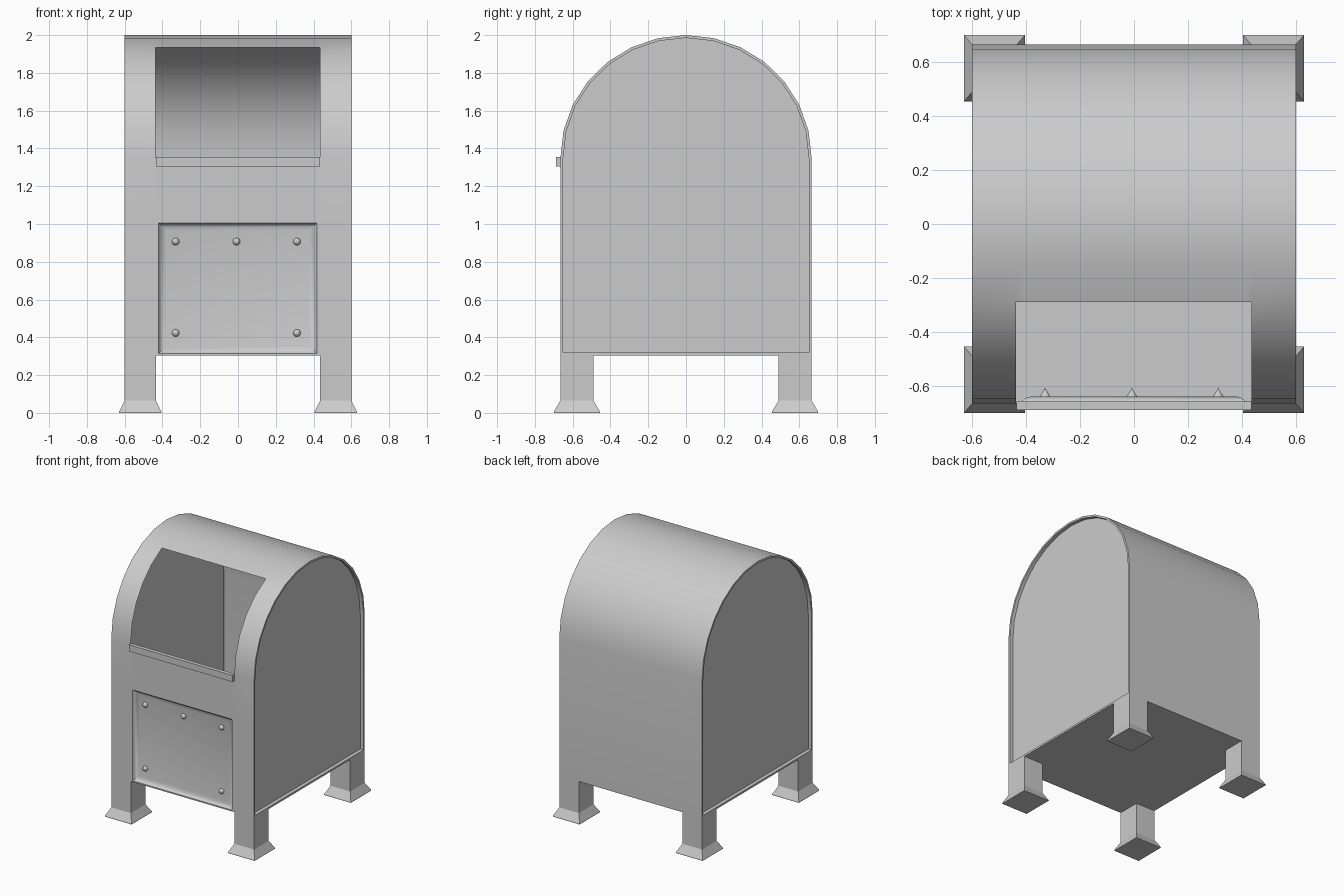
import bpy, bmesh, math
from mathutils import Matrix, Vector

if "Cube" in bpy.data.objects:
    bpy.data.objects.remove(bpy.data.objects["Cube"])


def finish(bm, name, smooth=True):
    me = bpy.data.meshes.new(name)
    bm.to_mesh(me)
    bm.free()
    ob = bpy.data.objects.new(name, me)
    bpy.context.collection.objects.link(ob)
    if smooth:
        bpy.ops.object.select_all(action='DESELECT')
        ob.select_set(True)
        bpy.context.view_layer.objects.active = ob
        bpy.ops.object.shade_smooth_by_angle(angle=math.radians(30))
    return ob


def bridge(bm, a, b):
    """Quads between two closed rings of equal length."""
    for j in range(len(a)):
        k = (j + 1) % len(a)
        bm.faces.new((a[j], a[k], b[k], b[j]))


RY, RZ, SPRING, FLOOR, STEPS = 0.665, 0.65, 1.35, 0.305, 14
COLS = [-0.6, -0.437, -0.42, 0.417, 0.435, 0.6]


def profile(off):
    """Side outline of the body, shrunk inwards by off."""
    ry, rz = RY - off, RZ - off
    pts = [(-ry, FLOOR + off), (-ry, 0.315 + off), (-ry, 1.005)]
    for i in range(STEPS + 1):
        a = math.pi * i / STEPS
        pts.append((-ry * math.cos(a), SPRING + rz * math.sin(a)))
    return pts + [(ry, FLOOR + off)]


# Hollow body: arched profile swept across the width, front to back
bm = bmesh.new()
grid = [[bm.verts.new((x, y, z)) for x in COLS] for y, z in profile(0)]
n = len(grid)
for i in range(n):
    a, b = grid[i], grid[(i + 1) % n]
    for j in range(len(COLS) - 1):
        # middle columns stay open at the letter opening (five arch rows)
        opening = 3 <= i < 8 and 1 <= j <= 3
        service_door = i == 1 and j == 2
        if not (opening or service_door):
            bm.faces.new((a[j], a[j + 1], b[j + 1], b[j]))

# Pressed-in service door with a rounded lip
ring = [grid[1][2], grid[1][3], grid[2][3], grid[2][2]]
for inset, depth in ((0.008, 0.012), (0.02, 0.021), (0.04, 0.026)):
    x0, x1 = COLS[2] + inset, COLS[3] - inset
    z0, z1 = 0.315 + inset, 1.005 - inset
    inner = [bm.verts.new((x, -RY + depth, z))
             for x, z in ((x0, z0), (x1, z0), (x1, z1), (x0, z1))]
    bridge(bm, ring, inner)
    ring = inner
bm.faces.new(ring)

# Recessed side panels with a thin rim
for side, col in ((-1, 0), (1, -1)):
    ring = [row[col] for row in grid]
    if side > 0:
        ring.reverse()
    for x in (0.6, 0.573):
        pts = profile(0.015)
        if side > 0:
            pts.reverse()
        inner = [bm.verts.new((side * x, y, z)) for y, z in pts]
        bridge(bm, ring, inner)
        ring = inner
    bm.faces.new(ring)
finish(bm, "mailbox_body")

# Ledge under the letter opening
bm = bmesh.new()
bmesh.ops.create_cube(bm, size=1, matrix=Matrix.Translation((0, -0.674, 1.329))
                      @ Matrix.Diagonal((0.87, 0.03, 0.05, 1)))
finish(bm, "opening_ledge", False)

# Screws on the service door: round head, pointed back
for k, (x, z) in enumerate([(-0.33, 0.907), (-0.008, 0.907), (0.312, 0.907),
                            (-0.33, 0.423), (0.312, 0.423)]):
    bm = bmesh.new()
    bmesh.ops.create_uvsphere(bm, u_segments=12, v_segments=8, radius=0.02,
                              matrix=Matrix.Rotation(math.pi / 2, 4, 'X'))
    for v in bm.verts:
        if v.co.y > 0.001:
            s = max(0.0, 1 - v.co.y / 0.02)
            v.co = Vector((v.co.x * s, v.co.y * 1.75, v.co.z * s))
    bmesh.ops.translate(bm, verts=bm.verts[:], vec=Vector((x, -0.64, z)))
    finish(bm, f"door_screw_{k + 1}")

# Four legs, each a square post with a flared foot
LEVELS = [(0.1125, 0.1225, 0.0), (0.1125, 0.1225, 0.006),
          (0.0825, 0.0875, 0.065), (0.0825, 0.0875, FLOOR)]
for sx, side in ((-1, "left"), (1, "right")):
    for sy, end in ((-1, "front"), (1, "back")):
        bm = bmesh.new()
        rings = [[bm.verts.new((sx * 0.5175 + u * hx, sy * 0.5775 + v * hy, z))
                  for u, v in ((-1, -1), (1, -1), (1, 1), (-1, 1))]
                 for hx, hy, z in LEVELS]
        for a, b in zip(rings, rings[1:]):
            bridge(bm, a, b)
        bm.faces.new(rings[0][::-1])
        finish(bm, f"{end}_{side}_leg", False)
